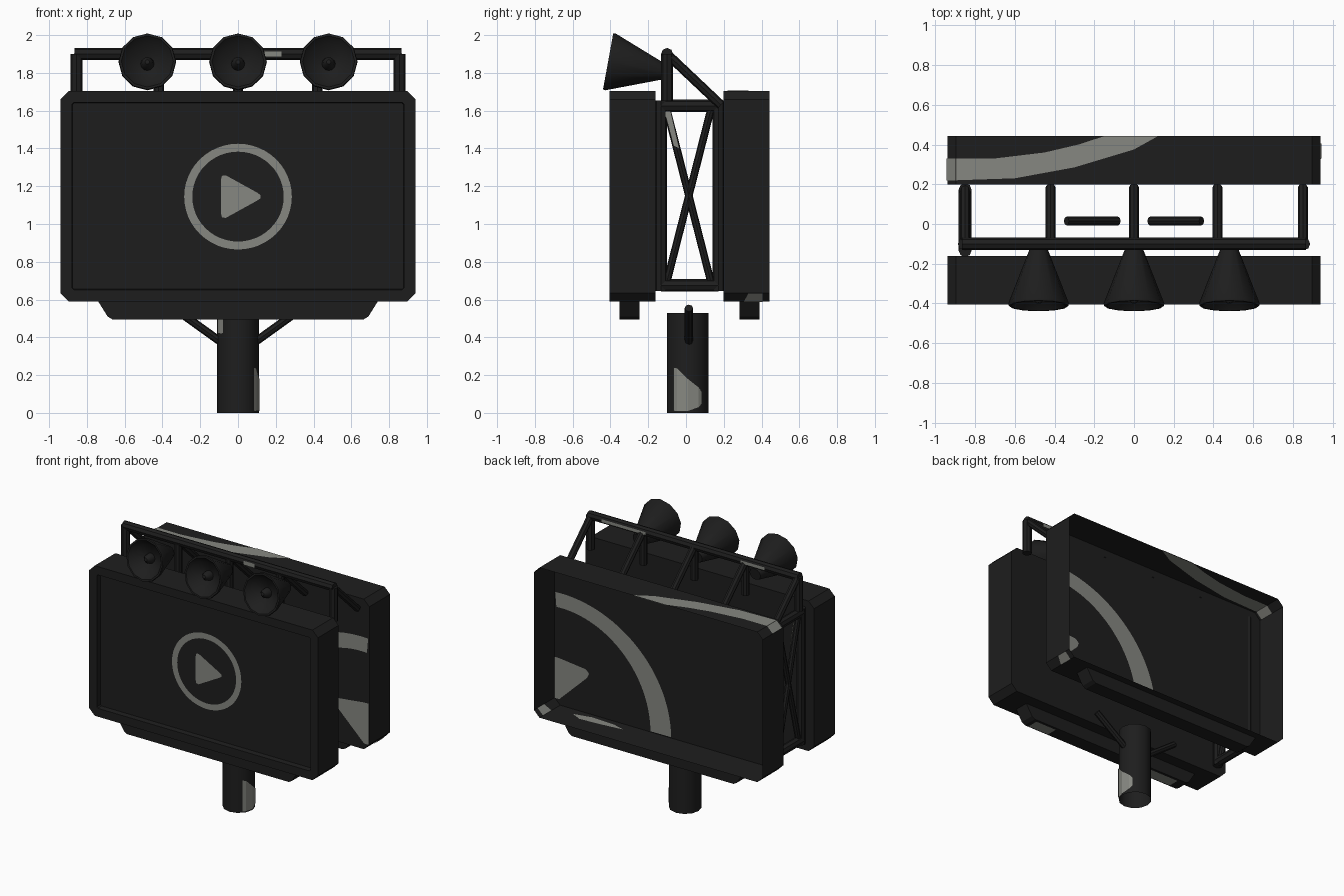
import bpy, bmesh
from math import sin, cos, pi, radians
from mathutils import Vector, Matrix

cube = bpy.data.objects.get("Cube")
if cube:
    bpy.data.objects.remove(cube)


def material(name, rgb):
    m = bpy.data.materials.new(name)
    m.use_nodes = True
    m.diffuse_color = (*rgb, 1)
    m.node_tree.nodes["Principled BSDF"].inputs["Base Color"].default_value = (*rgb, 1)
    return m


DARK = material("charcoal", (0.0128, 0.0128, 0.0128))
GREY = material("warm_grey", (0.24, 0.245, 0.22))


def finish(name, bm, mat=DARK, recalc=True, smooth=False):
    if recalc:
        bmesh.ops.recalc_face_normals(bm, faces=bm.faces)
    me = bpy.data.meshes.new(name)
    bm.to_mesh(me)
    bm.free()
    me.materials.append(mat)
    ob = bpy.data.objects.new(name, me)
    bpy.context.collection.objects.link(ob)
    if smooth:
        bpy.ops.object.select_all(action="DESELECT")
        ob.select_set(True)
        bpy.context.view_layer.objects.active = ob
        bpy.ops.object.shade_smooth_by_angle(angle=radians(40))


def tubes(name, paths, r):
    """Round bars following each list of points."""
    bm = bmesh.new()
    for path in paths:
        for a, b in zip(path, path[1:]):
            a, b = Vector(a), Vector(b)
            rot = (b - a).to_track_quat("Z", "Y").to_matrix().to_4x4()
            bmesh.ops.create_cone(bm, cap_ends=True, segments=8, radius1=r, radius2=r,
                                  depth=(b - a).length,
                                  matrix=Matrix.Translation((a + b) / 2) @ rot)
    finish(name, bm, smooth=True)


def extrude_xz(bm, pts, y0, y1):
    """Prism with an outline in x and z, closed at y0 and y1; returns the y0 face."""
    f = bm.faces.new([bm.verts.new((x, y0, z)) for x, z in pts])
    back = [bm.verts.new((x, y1, z)) for x, z in pts]
    bm.faces.new(back[::-1])
    v = list(f.verts)
    for i in range(len(v)):
        j = (i + 1) % len(v)
        bm.faces.new((v[j], v[i], back[i], back[j]))
    bm.normal_update()
    return f


def paint(name, outlines, place, facing):
    """Thin painted polygons, turned towards the given direction."""
    bm = bmesh.new()
    for pts in outlines:
        f = bm.faces.new([bm.verts.new(place(*p)) for p in pts])
        f.normal_update()
        if f.normal.dot(Vector(facing)) < 0:
            f.normal_flip()
    finish(name, bm, GREY, recalc=False)


def band(a, b):
    """Quads between two edges of equal length."""
    return [(a[i], a[i + 1], b[i + 1], b[i]) for i in range(len(a) - 1)]


def box_xy(x0, x1, y0, y1):
    return [(x0, y0), (x1, y0), (x1, y1), (x0, y1)]


def at_y(y):
    return lambda x, z: (x, y, z)


def at_z(z):
    return lambda x, y: (x, y, z)


FRONT, BACK, UP, DOWN = (0, -1, 0), (0, 1, 0), (0, 0, 1), (0, 0, -1)
LOW, HIGH, HALF, CUT = 0.59, 1.705, 0.94, 0.045
outline = [(-HALF + CUT, LOW), (HALF - CUT, LOW), (HALF, LOW + CUT), (HALF, HIGH - CUT),
           (HALF - CUT, HIGH), (-HALF + CUT, HIGH), (-HALF, HIGH - CUT), (-HALF, LOW + CUT)]
tray = [(-0.74, 0.59), (-0.69, 0.51), (-0.665, 0.495), (0.665, 0.495), (0.69, 0.51), (0.74, 0.59)]

# Front display: closed box with a sunken screen
bm = bmesh.new()
face = extrude_xz(bm, outline, -0.404, -0.161)
bmesh.ops.inset_region(bm, faces=[face], thickness=0.067)
bmesh.ops.inset_region(bm, faces=[face], thickness=0.003, depth=-0.04)
finish("front_display", bm)

# Back display: shell open to the rear
bm = bmesh.new()
bm.faces.remove(extrude_xz(bm, outline, 0.442, 0.199))
finish("back_display", bm)

# Tray under each display
for name, y0, y1 in (("front_tray", -0.352, -0.246), ("back_tray", 0.284, 0.39)):
    bm = bmesh.new()
    extrude_xz(bm, tray, y0, y1)
    finish(name, bm)
paint("front_tray_marks", [box_xy(0.47, 0.64, -0.34, -0.26), box_xy(-0.6, -0.34, -0.34, -0.26)],
      at_z(0.491), DOWN)

# Front screen emblem: ring and rounded triangle
turn = [2 * pi * i / 48 for i in range(49)]
CZ = 1.145
screen = at_y(-0.368)
paint("front_ring", band([(0.285 * cos(t), CZ + 0.28 * sin(t)) for t in turn],
                         [(0.242 * cos(t), CZ + 0.238 * sin(t)) for t in turn]), screen, FRONT)
half = [(-0.09, 0.09), (-0.085, 0.11), (-0.065, 0.113), (0.1, 0.022), (0.12, 0.008)]
paint("front_triangle", [[(x, CZ + z) for x, z in half] + [(x, CZ - z) for x, z in half[::-1]]],
      screen, FRONT)

# Back panel emblem: enlarged, running off the edge, painted on both faces
arc = [0.01 + 1.62 * i / 30 for i in range(31)]
big_ring = band([(0.88 - 0.9 * cos(t), 0.59 + 0.835 * sin(t)) for t in arc],
                [(0.88 - 0.73 * cos(t), 0.59 + 0.726 * sin(t)) for t in arc])
big_triangle = [(0.938, 0.94), (0.9, 0.94), (0.68, 0.915), (0.655, 0.89),
                (0.67, 0.855), (0.9, 0.635), (0.938, 0.635)]
for side, y, facing in (("rear", 0.203, BACK), ("inner", 0.195, FRONT)):
    paint(side + "_ring", big_ring, at_y(y), facing)
    paint(side + "_triangle", [big_triangle], at_y(y), facing)

# Painted marks on the back display's walls, outside and inside
top_band = band([(-0.895, 0.22), (-0.6, 0.23), (-0.3, 0.285), (0, 0.375), (0.12, 0.442)],
                [(-0.895, 0.33), (-0.7, 0.33), (-0.45, 0.36), (-0.28, 0.4), (-0.15, 0.442)])
for side, s in (("outer", 1), ("inner", -1)):
    o = s * 0.003
    paint(side + "_top_band", top_band, at_z(HIGH + o), (0, 0, s))
    paint(side + "_top_corner", [box_xy(0, CUT, 0.22, 0.33)],
          lambda h, y: (-HALF + h - o, y, HIGH - CUT + h + o), (-s, 0, s))
    paint(side + "_low_corner", [[(0, 0.305), (0, 0.405), (CUT, 0.405), (CUT, 0.33)]],
          lambda h, y: (HALF - CUT + h + o, y, LOW + h - o), (s, 0, -s))
paint("inner_floor_mark", [[(0.74, 0.27), (0.6, 0.24), (0.42, 0.25), (0.32, 0.28),
                            (0.5, 0.3), (0.66, 0.31)]], at_z(LOW + 0.004), UP)

# Pole: open pipe with painted patches
bm = bmesh.new()
bmesh.ops.create_cone(bm, cap_ends=False, segments=12, radius1=0.11, radius2=0.11, depth=0.53,
                      matrix=Matrix.Translation((0, 0.01, 0.265)))
finish("pole", bm, smooth=True)


def on_pole(a, z):
    return (0.113 * cos(radians(a)), 0.01 + 0.113 * sin(radians(a)), z)


paint("pole_low_mark", band([(-42, 0.01), (-30, 0.01), (0, 0.01), (30, 0.03), (42, 0.05)],
                            [(-42, 0.24), (-30, 0.235), (0, 0.18), (30, 0.135), (42, 0.11)]),
      on_pole, (1, 0, 0))
paint("pole_high_mark", band([(195, 0.42), (210, 0.42), (225, 0.42)],
                             [(195, 0.5), (210, 0.5), (225, 0.5)]), on_pole, (-1, -1, 0))
tubes("pole_struts", [[(s * 0.08, 0.015, 0.368), (s * 0.34, 0.015, 0.555)] for s in (-1, 1)], 0.022)

# Side truss joining the two displays at the right end
TX = -0.85
yf, yb, zb, zt = -0.133, 0.172, 0.675, 1.625
tubes("truss_frame", [[(TX, yf, zb - 0.03), (TX, yf, zt + 0.03)],
                      [(TX, yb, zb - 0.03), (TX, yb, zt + 0.03)],
                      [(TX, yf, zb), (TX, yb, zb)], [(TX, yf, zt), (TX, yb, zt)]], 0.033)
tubes("truss_braces", [[(TX, -0.1, 1.6), (TX, 0.13, 0.7)], [(TX, 0.13, 1.6), (TX, -0.1, 0.7)]], 0.02)
paint("truss_brace_mark", [[(-0.115, 1.595), (-0.08, 1.595), (-0.035, 1.4), (-0.065, 1.415)]],
      lambda y, z: (TX + 0.022, y, z), (1, 0, 0))

# Top rail, its posts and sloping back braces
RY = -0.1
tubes("top_rail", [[(-0.865, RY, 1.9), (0.865, RY, 1.9)]]
      + [[(x, RY, 1.65), (x, RY, 1.9)] for x in (-0.855, 0.855)], 0.032)
paint("rail_front_mark", [box_xy(0.14, 0.23, 1.884, 1.915)], at_y(RY - 0.034), FRONT)
paint("rail_back_marks", [box_xy(0.38, 0.74, 1.888, 1.912), box_xy(-0.6, -0.4, 1.888, 1.912)],
      at_y(RY + 0.034), BACK)
tubes("rail_posts", [[(x, RY, 1.65), (x, RY, 1.9)] for x in (-0.42, 0, 0.42)], 0.027)
tubes("rail_braces", [[(x, -0.09, 1.89), (x, 0.185, 1.63)]
                      for x in (-0.85, -0.42, 0, 0.42, 0.85)], 0.025)

# Three horns, each revolved from one profile and tilted slightly upward
profile = [(0.0, 0.0), (0.045, 0.0), (0.153, 0.28), (0.15, 0.292), (0.138, 0.292),
           (0.105, 0.25), (0.036, 0.22), (0.03, 0.255), (0.012, 0.278), (0.0, 0.28)]
tilt = Vector((0, -0.29, 0.053)).to_track_quat("Z", "Y").to_matrix().to_4x4()
for name, x in (("right_horn", -0.48), ("middle_horn", 0), ("left_horn", 0.48)):
    bm = bmesh.new()
    vs = [bm.verts.new((r, 0, t)) for r, t in profile]
    es = [bm.edges.new(p) for p in zip(vs, vs[1:])]
    bmesh.ops.spin(bm, geom=vs + es, cent=(0, 0, 0), axis=(0, 0, 1), angle=2 * pi,
                   steps=12, use_duplicate=False)
    bmesh.ops.remove_doubles(bm, verts=bm.verts, dist=0.0005)
    bmesh.ops.transform(bm, verts=bm.verts,
                        matrix=Matrix.Translation((x, -0.125, 1.808)) @ tilt)
    finish(name, bm, smooth=True)
